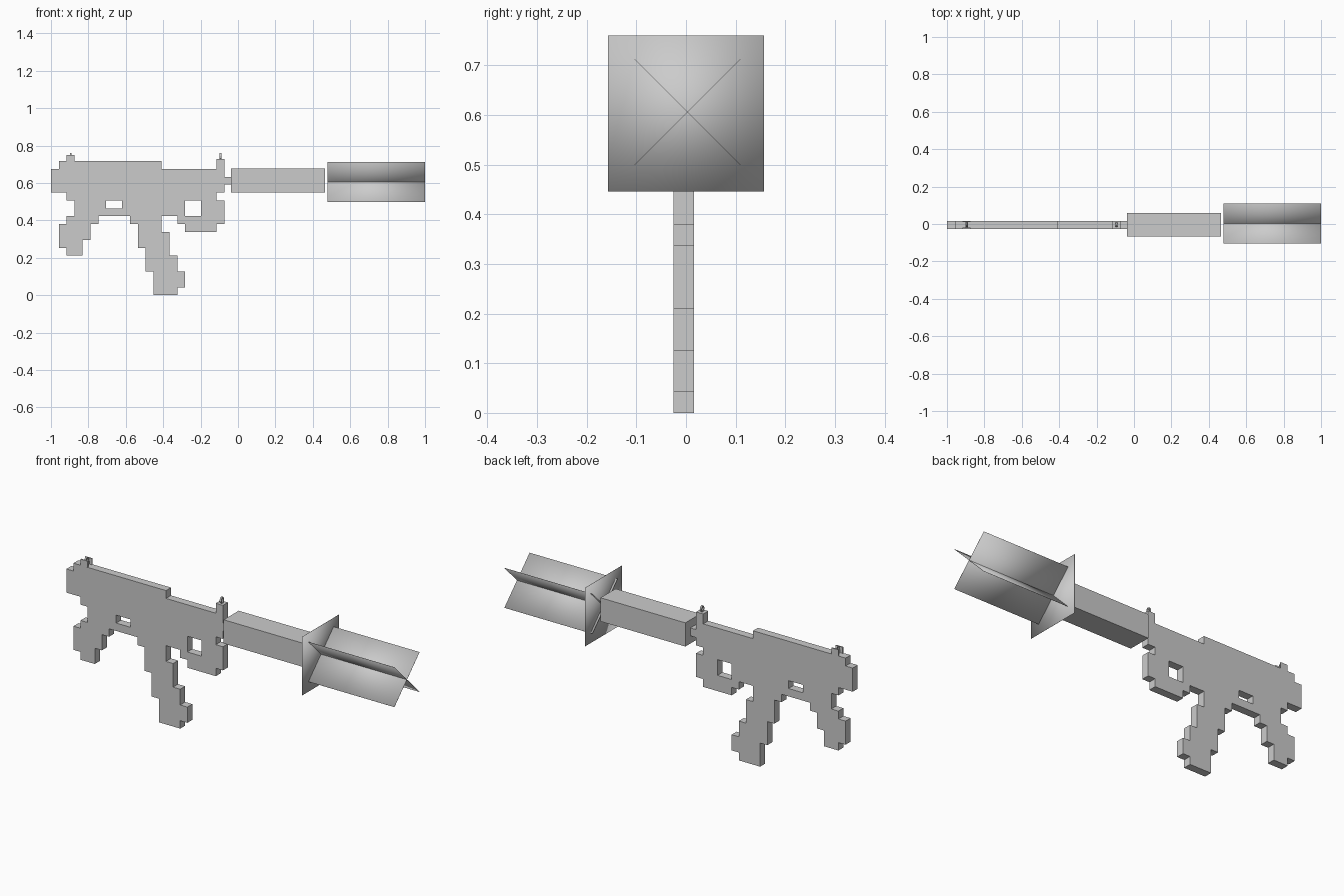
import bpy
import bmesh
from math import pi, cos, sin, radians
from mathutils import Matrix, Vector

old = bpy.data.objects.get("Cube")
if old:
    bpy.data.objects.remove(old, do_unlink=True)

grey = bpy.data.materials.new("plain grey")
grey.use_nodes = True
tone = (0.6, 0.6, 0.6, 1)
grey.diffuse_color = tone
grey.node_tree.nodes["Principled BSDF"].inputs["Base Color"].default_value = tone

CELL = 0.0422     # side of one block of the stepped silhouette
MID_Y = -0.0045   # centre plane of the body


def finish(name, bm, smooth=False):
    bmesh.ops.recalc_face_normals(bm, faces=bm.faces)
    mesh = bpy.data.meshes.new(name)
    bm.to_mesh(mesh)
    bm.free()
    mesh.materials.append(grey)
    mesh.polygons.foreach_set("use_smooth", [smooth] * len(mesh.polygons))
    obj = bpy.data.objects.new(name, mesh)
    bpy.context.collection.objects.link(obj)


def box(name, centre, size, turn=0, smooth=False):
    bm = bmesh.new()
    bmesh.ops.create_cube(bm, size=1)
    place = (Matrix.Translation(centre) @ Matrix.Rotation(turn, 4, 'X')
             @ Matrix.Diagonal((*size, 1)))
    bmesh.ops.transform(bm, matrix=place, verts=bm.verts)
    finish(name, bm, smooth)


def ring(name, centre, half_y=0.012, half_z=0.018, bar=0.005, depth=0.01, sides=10):
    """Upright oval sight ring, open along x."""
    bm = bmesh.new()
    loops = []
    for dx, inset in ((-depth, 0), (depth, 0), (depth, bar), (-depth, bar)):
        loops.append([bm.verts.new(Vector(centre) + Vector((
            dx / 2,
            (half_y - inset) * cos(2 * pi * i / sides),
            (half_z - inset) * sin(2 * pi * i / sides)))) for i in range(sides)])
    for k in range(4):
        a, b = loops[k], loops[(k + 1) % 4]
        for i in range(sides):
            j = (i + 1) % sides
            bm.faces.new((a[i], a[j], b[j], b[i]))
    finish(name, bm)


def cells(*blocks):
    """Grid cells covered by blocks of (left, right, bottom, top)."""
    return {(c, r) for left, right, bottom, top in blocks
            for c in range(left, right) for r in range(bottom, top)}


# Stepped body: each region is a few blocks on the grid
receiver = cells((1, 14, 16, 17), (0, 22, 13, 16), (2, 21, 12, 13), (3, 22, 10, 12))
muzzle_stub = cells((22, 23, 14, 15))
rear_grip = cells((2, 6, 9, 10), (1, 5, 7, 9), (1, 4, 6, 7), (2, 4, 5, 6))
magazine = cells((10, 14, 9, 10), (11, 14, 8, 9), (11, 15, 6, 8), (12, 15, 5, 6),
                 (12, 16, 3, 5), (13, 17, 1, 3), (13, 16, 0, 1))
fore_grip = cells((16, 22, 9, 10), (17, 21, 8, 9))
windows = cells((7, 9, 11, 12), (17, 19, 10, 12))
silhouette = (receiver | muzzle_stub | rear_grip | magazine | fore_grip) - windows

# Lay out the cells as one sheet, thicken it, then merge the flat faces
bm = bmesh.new()
for c, r in sorted(silhouette):
    bm.faces.new([bm.verts.new((x * CELL - 1, MID_Y - CELL / 2, z * CELL))
                  for x, z in ((c, r), (c + 1, r), (c + 1, r + 1), (c, r + 1))])
bmesh.ops.remove_doubles(bm, verts=bm.verts, dist=0.001)
made = bmesh.ops.extrude_face_region(bm, geom=bm.faces[:], use_keep_orig=True)
bmesh.ops.translate(bm, vec=(0, CELL, 0),
                    verts=[g for g in made["geom"] if isinstance(g, bmesh.types.BMVert)])
bmesh.ops.dissolve_limit(bm, angle_limit=radians(1), verts=bm.verts, edges=bm.edges)
finish("body", bm)

# Square barrel
box("barrel", (0.214, MID_Y, 0.613), (0.503, 0.127, 0.127))

# Front sight post and ring
post_x = 21.5 * CELL - 1
box("front_sight_post", (post_x, MID_Y, 0.701), (CELL, CELL, 0.054))
ring("front_sight_ring", (post_x, MID_Y, 0.743))

# Rear sight: two ears, a cross bar and a ring
rear_x, deck = 2.5 * CELL - 1, 17 * CELL
for side, label in ((1, "back"), (-1, "front")):
    box("rear_sight_ear_" + label,
        (rear_x, MID_Y + side * 0.018, deck + 0.016), (CELL, 0.006, 0.034))
box("rear_sight_bar", (rear_x, MID_Y, deck + 0.008), (0.013, 0.036, 0.018))
ring("rear_sight_ring", (rear_x, MID_Y, 0.743))

# Muzzle flash: one upright sheet and two crossed fins
THIN = 0.001
box("flash_sheet", (0.49, 0, 0.603), (THIN, 0.314, 0.314), smooth=True)
for label, turn in (("a", pi / 4), ("b", -pi / 4)):
    box("flash_fin_" + label, (0.739, 0.003, 0.606), (0.522, 0.302, THIN),
        turn, smooth=True)
